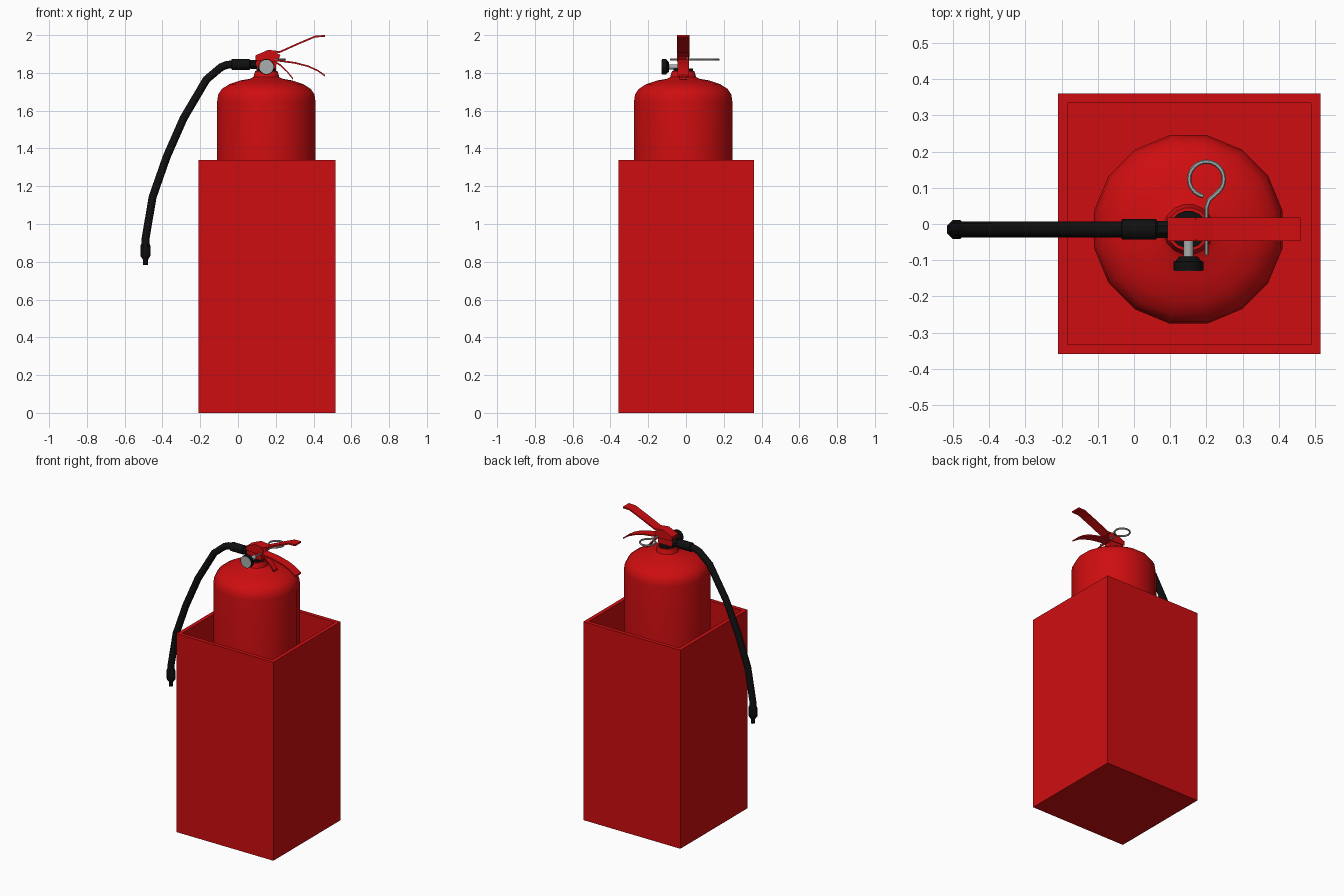
import bpy, bmesh, math
from mathutils import Vector, Matrix

if "Cube" in bpy.data.objects:
    bpy.data.objects.remove(bpy.data.objects["Cube"])


def material(name, rgb):
    m = bpy.data.materials.new(name)
    m.diffuse_color = (*rgb, 1)
    m.use_nodes = True
    m.node_tree.nodes["Principled BSDF"].inputs["Base Color"].default_value = m.diffuse_color
    return m


RED = material("signal red", (0.62, 0.004, 0.005))
BLACK = material("rubber black", (0.005, 0.005, 0.005))
STEEL = material("steel grey", (0.40, 0.42, 0.42))

CX, CY = 0.15, -0.015          # extinguisher axis


def finish(name, bm, mat, smooth=None):
    bmesh.ops.recalc_face_normals(bm, faces=bm.faces)
    me = bpy.data.meshes.new(name)
    bm.to_mesh(me)
    bm.free()
    ob = bpy.data.objects.new(name, me)
    bpy.context.collection.objects.link(ob)
    me.materials.append(mat)
    if smooth:
        shade(ob, smooth)
    return ob


def shade(ob, angle):
    bpy.ops.object.select_all(action='DESELECT')
    ob.select_set(True)
    bpy.context.view_layer.objects.active = ob
    bpy.ops.object.shade_smooth_by_angle(angle=math.radians(angle))


def lathe(name, profile, origin, axis, mat, sides=16, smooth=40):
    """Turn (radius, distance) pairs around an axis; both ends are capped."""
    bm = bmesh.new()
    rot = Vector(axis).to_track_quat('Z', 'Y').to_matrix().to_4x4()
    mx = Matrix.Translation(origin) @ rot
    rings = []
    for r, h in profile:
        ring = []
        for i in range(sides):
            a = 2 * math.pi * (i + 0.5) / sides
            ring.append(bm.verts.new(mx @ Vector((r * math.cos(a), r * math.sin(a), h))))
        rings.append(ring)
    for lo, hi in zip(rings, rings[1:]):
        for i in range(sides):
            j = (i + 1) % sides
            bm.faces.new((lo[i], lo[j], hi[j], hi[i]))
    bm.faces.new(rings[0][::-1])
    bm.faces.new(rings[-1])
    return finish(name, bm, mat, smooth)


def prism(name, pts, y0, y1, mat, smooth=None):
    """Extrude an x-z outline from y0 to y1."""
    bm = bmesh.new()
    face = bm.faces.new([bm.verts.new((x, y0, z)) for x, z in pts])
    new = bmesh.ops.extrude_face_region(bm, geom=[face])['geom']
    bmesh.ops.translate(bm, vec=(0, y1 - y0, 0),
                        verts=[v for v in new if isinstance(v, bmesh.types.BMVert)])
    return finish(name, bm, mat, smooth)


def strap(name, path, thick, half, mat):
    """Bent sheet strip following an x-z path."""
    outline = path + [(x, z - thick) for x, z in reversed(path)]
    return prism(name, outline, CY - half, CY + half, mat, 30)


def tube(name, pts, radius, mat, res=3):
    cu = bpy.data.curves.new(name, 'CURVE')
    cu.dimensions = '3D'
    cu.bevel_depth, cu.bevel_resolution, cu.use_fill_caps = radius, res, True
    sp = cu.splines.new('POLY')
    sp.points.add(len(pts) - 1)
    for p, co in zip(sp.points, pts):
        p.co = (*co, 1)
    ob = bpy.data.objects.new(name, cu)
    bpy.context.collection.objects.link(ob)
    cu.materials.append(mat)
    bpy.ops.object.select_all(action='DESELECT')
    ob.select_set(True)
    bpy.context.view_layer.objects.active = ob
    bpy.ops.object.convert(target='MESH')
    shade(bpy.context.object, 50)


# Open-topped square stand: inset the top of a box and sink it to the floor
bm = bmesh.new()
bmesh.ops.create_cube(bm, size=1)
bmesh.ops.scale(bm, vec=(0.725, 0.718, 1.34), verts=bm.verts)
bmesh.ops.translate(bm, vec=(0.1525, 0.001, 0.67), verts=bm.verts)
top = max(bm.faces, key=lambda f: f.calc_center_median().z)
bmesh.ops.inset_region(bm, faces=[top], thickness=0.037)
new = bmesh.ops.extrude_face_region(bm, geom=[top])['geom']
bmesh.ops.delete(bm, geom=[top], context='FACES_ONLY')
bmesh.ops.translate(bm, vec=(0, 0, -1.30),
                    verts=[v for v in new if isinstance(v, bmesh.types.BMVert)])
finish("stand_box", bm, RED)

# Pressure cylinder with domed shoulder and neck
lathe("cylinder_body",
      [(0.235, 0.041), (0.255, 0.06), (0.265, 0.10), (0.265, 1.65), (0.26, 1.685),
       (0.24, 1.715), (0.20, 1.74), (0.14, 1.76), (0.09, 1.768), (0.07, 1.778),
       (0.06, 1.81)], (CX, CY, 0), (0, 0, 1), RED)
lathe("neck_collar", [(0.052, 1.808), (0.052, 1.822)], (CX, CY, 0), (0, 0, 1), BLACK)

# Valve head
prism("valve_head", [(0.105, 1.815), (0.20, 1.815), (0.205, 1.875), (0.19, 1.885),
                     (0.10, 1.885), (0.095, 1.85)], CY - 0.024, CY + 0.024, RED)

# Squeeze lever: two pivot cheeks and a bent top strip
for side, y in (("front", CY - 0.032), ("back", CY + 0.026)):
    prism("lever_cheek_" + side,
          [(0.092, 1.865), (0.21, 1.86), (0.225, 1.895), (0.17, 1.922), (0.092, 1.885)],
          y, y + 0.006, RED)
strap("squeeze_lever", [(0.092, 1.892), (0.16, 1.922), (0.22, 1.915), (0.32, 1.96),
                        (0.41, 1.998), (0.46, 2.0)], 0.010, 0.0325, RED)
# Fixed carrying handle and its brace
strap("carry_handle", [(0.19, 1.872), (0.30, 1.858), (0.37, 1.84), (0.42, 1.818),
                       (0.46, 1.79)], 0.009, 0.03, RED)
strap("handle_brace", [(0.19, 1.868), (0.225, 1.845), (0.26, 1.812), (0.29, 1.775)],
      0.010, 0.02, RED)

# Safety pin with pull ring
pin = [(0.2, -0.085, 1.87), (0.2, 0.045, 1.87), (0.207, 0.066, 1.87)]
for i in range(21):
    a = math.radians(-50 + i * 15.5)
    pin.append((0.2 + 0.048 * math.cos(a), 0.124 + 0.048 * math.sin(a), 1.87))
tube("safety_pin", pin, 0.006, STEEL, 1)

# Pressure gauge facing the front
G = (CX, 0, 1.832)
FWD = (0, -1, 0)
lathe("gauge_stem", [(0.014, 0.02), (0.014, 0.095)], G, FWD, STEEL, 12)
lathe("gauge_case", [(0.026, 0.09), (0.036, 0.102), (0.042, 0.104), (0.042, 0.128)],
      G, FWD, BLACK)
lathe("gauge_face", [(0.038, 0.127), (0.038, 0.130)], G, FWD, STEEL)

# Hose coupling, hose and nozzle
H = (0, CY, 1.845)
LEFT = (-1, 0, 0)
lathe("hose_nut", [(0.025, -0.10), (0.025, -0.065)], H, LEFT, BLACK, 8)
lathe("hose_coupling", [(0.022, -0.066), (0.029, -0.06), (0.029, 0.033), (0.022, 0.035)],
      H, LEFT, BLACK)
path = [(-0.03, 1.845), (-0.06, 1.842), (-0.09, 1.83), (-0.167, 1.765), (-0.288, 1.56),
        (-0.378, 1.355), (-0.452, 1.143), (-0.489, 0.926), (-0.49, 0.88)]
tube("hose", [(x, CY, z) for x, z in path], 0.022, BLACK)
lathe("nozzle", [(0.014, 0.782), (0.014, 0.81), (0.024, 0.825), (0.028, 0.83),
                 (0.028, 0.885), (0.022, 0.90)], (-0.49, CY, 0), (0, 0, 1), BLACK, 8)
